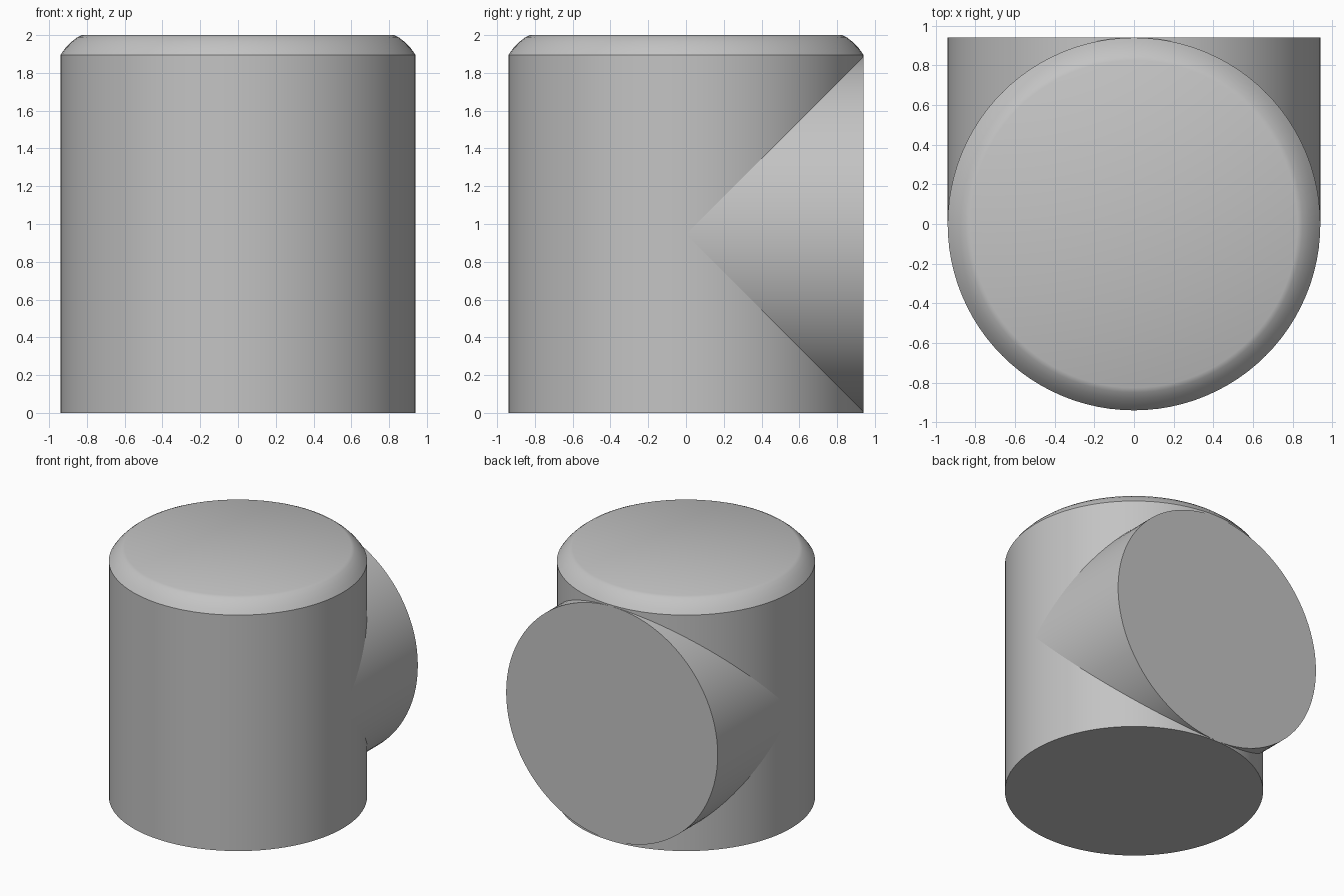
import bpy, bmesh, math
from mathutils import Matrix

cube = bpy.data.objects.get("Cube")
if cube:
    bpy.data.objects.remove(cube, do_unlink=True)

RADIUS = 0.94
SEGMENTS = 96

grey = bpy.data.materials.new("plain grey")
grey.use_nodes = True
colour = (0.55, 0.55, 0.55, 1)
grey.diffuse_color = colour
grey.node_tree.nodes["Principled BSDF"].inputs["Base Color"].default_value = colour


def lathe(name, profile, matrix=Matrix(), cap_start=True):
    """Turn a (radius, height) profile around z, cap it and place it."""
    bm = bmesh.new()
    rings = []
    for r, z in profile:
        rings.append([bm.verts.new((r * math.cos(a), r * math.sin(a), z))
                      for a in (math.tau * i / SEGMENTS for i in range(SEGMENTS))])
    for low, high in zip(rings, rings[1:]):
        for i in range(SEGMENTS):
            j = (i + 1) % SEGMENTS
            bm.faces.new((low[i], low[j], high[j], high[i]))
    if cap_start:
        bm.faces.new(rings[0][::-1])
    bm.faces.new(rings[-1])
    bm.transform(matrix)
    mesh = bpy.data.meshes.new(name)
    bm.to_mesh(mesh)
    bm.free()
    mesh.materials.append(grey)
    obj = bpy.data.objects.new(name, mesh)
    bpy.context.collection.objects.link(obj)
    bpy.ops.object.select_all(action="DESELECT")
    obj.select_set(True)
    bpy.context.view_layer.objects.active = obj
    bpy.ops.object.shade_smooth_by_angle(angle=math.radians(25))
    return obj


# Upright body with a slightly rounded bevel around the top
rim = [(RADIUS, 1.895), (0.915, 1.93), (0.882, 1.964), (0.85, 1.989), (0.826, 2.0)]
lathe("upright_body", [(RADIUS, 0)] + rim)

# Branch of the same radius running to the back, open where it is buried
to_back = Matrix.Translation((0, 0, 0.945)) @ Matrix.Rotation(-math.pi / 2, 4, "X")
lathe("back_branch", [(RADIUS, 0), (RADIUS, RADIUS)], to_back, cap_start=False)
